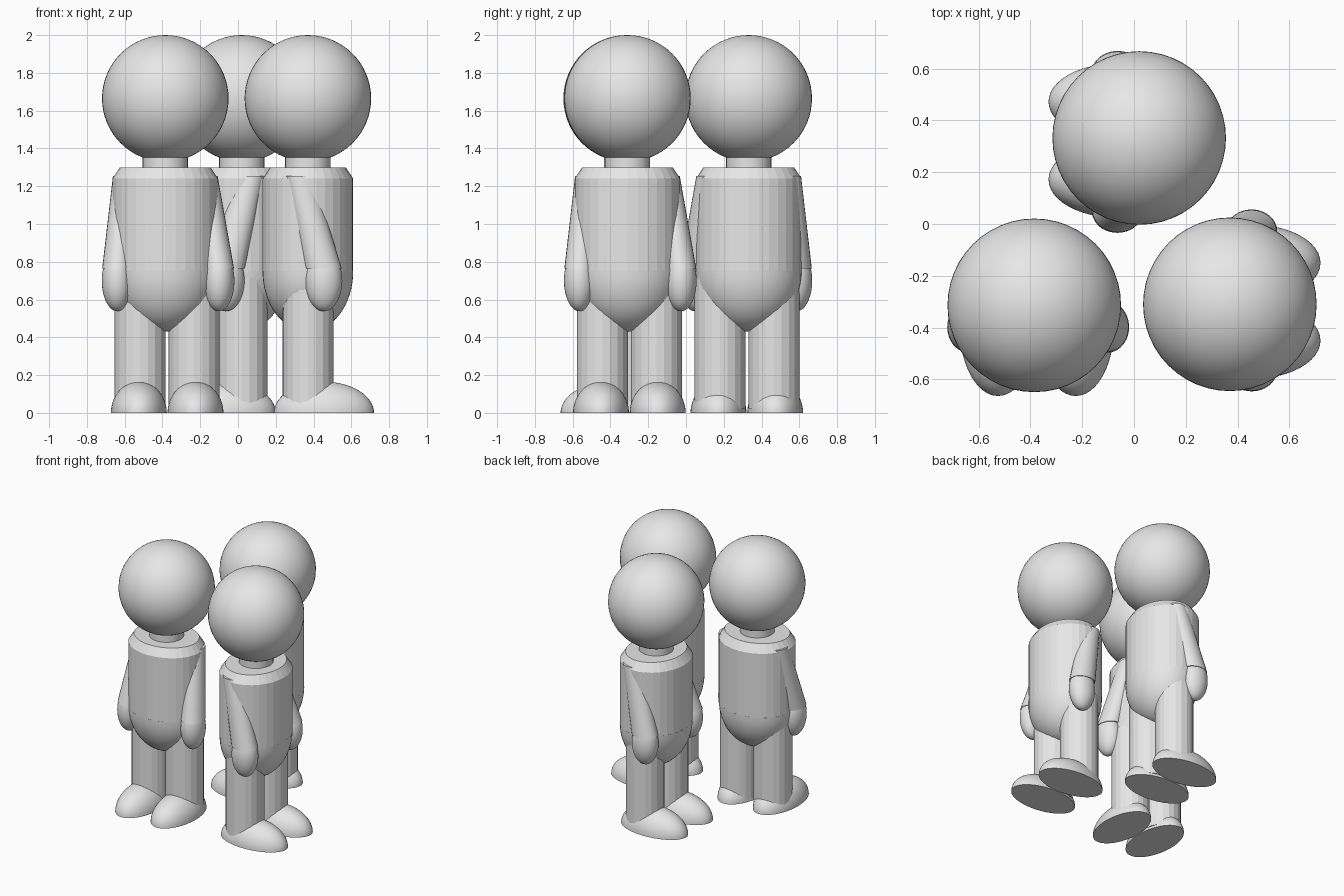
import bpy, bmesh, math
from mathutils import Matrix, Vector

if "Cube" in bpy.data.objects:
    bpy.data.objects.remove(bpy.data.objects["Cube"])

grey = bpy.data.materials.new("plain_grey")
grey.diffuse_color = (0.8, 0.8, 0.8, 1)
grey.use_nodes = True
grey.node_tree.nodes["Principled BSDF"].inputs["Base Color"].default_value = grey.diffuse_color


def finish(name, bm, place, smooth):
    bmesh.ops.recalc_face_normals(bm, faces=bm.faces[:])
    bm.transform(place)
    mesh = bpy.data.meshes.new(name)
    bm.to_mesh(mesh)
    bm.free()
    mesh.materials.append(grey)
    ob = bpy.data.objects.new(name, mesh)
    bpy.context.collection.objects.link(ob)
    if smooth:
        bpy.ops.object.select_all(action='DESELECT')
        ob.select_set(True)
        bpy.context.view_layer.objects.active = ob
        bpy.ops.object.shade_smooth_by_angle(angle=math.radians(30))


def loft(name, rings, sides, place, smooth=False):
    """Capped tube through elliptical rings (x, y, z, radius x, radius y)."""
    bm = bmesh.new()
    loops = []
    for x, y, z, rx, ry in rings:
        angles = [2 * math.pi * i / sides for i in range(sides)]
        loops.append([bm.verts.new((x + rx * math.cos(a), y + ry * math.sin(a), z))
                      for a in angles])
    for low, high in zip(loops, loops[1:]):
        for i in range(sides):
            j = (i + 1) % sides
            bm.faces.new((low[i], low[j], high[j], high[i]))
    bm.faces.new(loops[0])
    bm.faces.new(loops[-1])
    finish(name, bm, place, smooth)


def ellipsoid(name, centre, radii, place, keep=0):
    """Whole ellipsoid, or only its upper (keep=1) or lower (keep=-1) half."""
    bm = bmesh.new()
    bmesh.ops.create_uvsphere(bm, u_segments=48, v_segments=32, radius=1)
    if keep:
        cut = bmesh.ops.bisect_plane(bm, geom=bm.verts[:] + bm.edges[:] + bm.faces[:],
                                     dist=1e-5, plane_co=(0, 0, 0),
                                     plane_no=(0, 0, -keep), clear_outer=True)
        rim = [e for e in cut["geom_cut"] if isinstance(e, bmesh.types.BMEdge)]
        bmesh.ops.contextual_create(bm, geom=rim)
    bm.transform(Matrix.Translation(Vector(centre)) @ Matrix.Diagonal((*radii, 1)))
    finish(name, bm, place, True)


def figure(tag, x, y, turn):
    place = Matrix.Translation((x, y, 0)) @ Matrix.Rotation(math.radians(turn), 4, 'Z')

    # Head and neck
    ellipsoid("head_" + tag, (0, 0, 1.665), (0.335, 0.335, 0.335), place)
    loft("neck_" + tag, [(0, 0, 1.28, 0.12, 0.12), (0, 0, 1.42, 0.12, 0.12)],
         32, place, True)

    # Torso with sloped shoulders, and rounded hips below it
    loft("torso_" + tag, [(0, 0, 0.75, 0.28, 0.24), (0, 0, 1.24, 0.28, 0.24),
                          (0, 0, 1.3, 0.24, 0.2)], 32, place)
    ellipsoid("hips_" + tag, (0, 0, 0.75), (0.28, 0.24, 0.32), place, -1)

    for side, s in (("left", -1), ("right", 1)):
        # Legs and flat-soled feet
        lx = 0.01 + s * 0.143
        loft(f"{side}_leg_{tag}", [(lx, 0, 0.02, 0.135, 0.135),
                                   (lx, 0, 0.72, 0.135, 0.135)], 20, place)
        ellipsoid(f"{side}_foot_{tag}", (0.01 + s * 0.15, -0.085, 0),
                  (0.148, 0.265, 0.165), place, 1)
        # Sleeves swinging forward, with oval hands
        hx = 0.015 + s * 0.269
        loft(f"{side}_sleeve_{tag}", [(hx, -0.082, 0.765, 0.08, 0.097),
                                      (s * 0.215, 0.045, 1.255, 0.062, 0.075)],
             24, place, True)
        ellipsoid(f"{side}_hand_{tag}", (hx, -0.084, 0.7), (0.082, 0.098, 0.162), place)


# Three figures, each facing outward
figure("front", -0.385, -0.314, 0)
figure("side", 0.37, -0.31, 90)
figure("back", 0.02, 0.332, -90)
